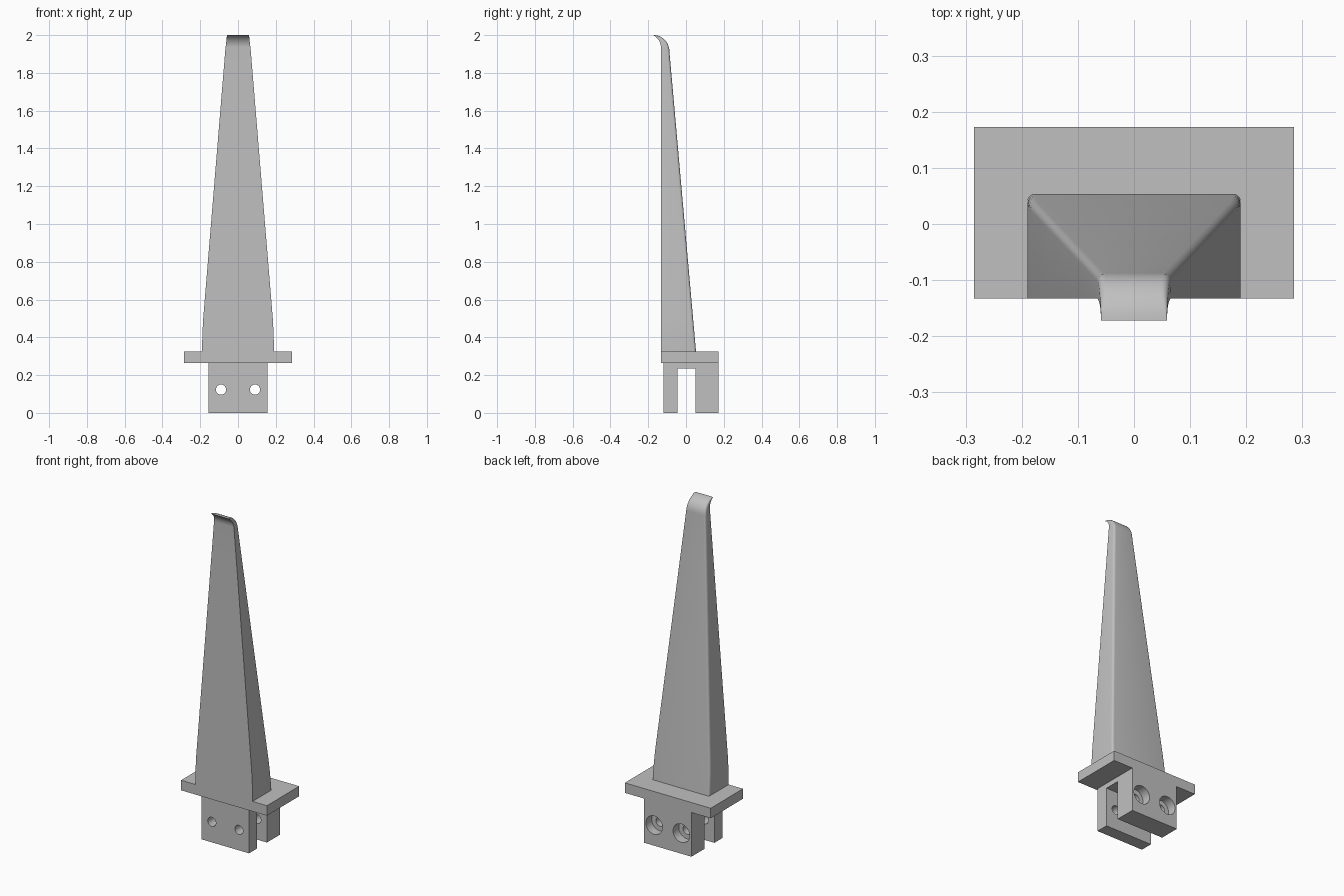
import bpy, bmesh, math
from mathutils import Vector

if "Cube" in bpy.data.objects:
    bpy.data.objects.remove(bpy.data.objects["Cube"], do_unlink=True)

GREY = (0.53, 0.53, 0.53, 1.0)
metal = bpy.data.materials.new("plain grey")
metal.use_nodes = True
metal.diffuse_color = GREY
metal.node_tree.nodes["Principled BSDF"].inputs["Base Color"].default_value = GREY


def finish(name, bm, smooth=True):
    bmesh.ops.recalc_face_normals(bm, faces=bm.faces[:])
    mesh = bpy.data.meshes.new(name)
    bm.to_mesh(mesh)
    bm.free()
    mesh.materials.append(metal)
    obj = bpy.data.objects.new(name, mesh)
    bpy.context.collection.objects.link(obj)
    if smooth:
        shade(obj)
    return obj


def shade(obj):
    bpy.ops.object.select_all(action='DESELECT')
    obj.select_set(True)
    bpy.context.view_layer.objects.active = obj
    bpy.ops.object.shade_smooth_by_angle(angle=math.radians(30))


def extrude_x(name, outline, half):
    """Extrude a (y, z) outline symmetrically along x."""
    bm = bmesh.new()
    face = bm.faces.new([bm.verts.new((-half, y, z)) for y, z in outline])
    ext = bmesh.ops.extrude_face_region(bm, geom=[face])
    moved = [v for v in ext["geom"] if isinstance(v, bmesh.types.BMVert)]
    bmesh.ops.translate(bm, verts=moved, vec=(2 * half, 0, 0))
    return finish(name, bm, False)


# Rectangular flange
FRONT, BACK, DECK = -0.133, 0.173, 0.325
extrude_x("flange_plate", [(FRONT, 0.265), (BACK, 0.265), (BACK, DECK), (FRONT, DECK)], 0.285)

# Slotted mounting bracket below the flange
bracket = extrude_x("mounting_bracket", [
    (-0.12, 0), (-0.045, 0), (-0.045, 0.235), (0.05, 0.235),
    (0.05, 0), (BACK, 0), (BACK, 0.265), (-0.12, 0.265)], 0.157)


# Bolt holes, counterbored from the back
def cut_hole(x, radius, y0, y1):
    bpy.ops.mesh.primitive_cylinder_add(
        vertices=40, radius=radius, depth=y1 - y0,
        location=(x, (y0 + y1) / 2, 0.123), rotation=(math.pi / 2, 0, 0))
    cutter = bpy.context.object
    cutter.name = "hole_cutter"
    cut = bracket.modifiers.new("hole", 'BOOLEAN')
    cut.operation = 'DIFFERENCE'
    cut.solver = 'EXACT'
    cut.object = cutter
    bpy.context.view_layer.objects.active = bracket
    bpy.ops.object.modifier_apply(modifier=cut.name)
    bpy.data.objects.remove(cutter, do_unlink=True)


for side in (-1, 1):
    cut_hole(side * 0.09, 0.027, -0.3, 0.3)
    cut_hole(side * 0.09, 0.055, BACK - 0.055, 0.3)
shade(bracket)


# Tapered blade: stations of (front point, back point, half width)
def half_width(z):
    if z < 0.5:
        return 0.19 - 0.006 * ((z - DECK) / 0.175) ** 2
    return 0.184 + (0.059 - 0.184) * (z - 0.5) / 1.5


stations = []
BEND, BACK_BEND = 1.935, 1.915
for z in [DECK, 0.38, 0.44, 0.5, 0.9, 1.3, 1.7, BACK_BEND]:
    t = (z - DECK) / (BACK_BEND - DECK)
    zf = z + t * (BEND - BACK_BEND)
    stations.append((Vector((0, FRONT, zf)), Vector((0, 0.053 - 0.141 * t, z)), half_width(z)))

# Hooked tip: outer and inner arcs meet in a thin lip
STEPS, R_OUT, R_IN = 12, 0.084, 0.0737
for i in range(1, STEPS + 1):
    t = i / STEPS
    a, b = t * math.pi / 2, t * math.radians(61)
    outer = Vector((0, -0.172 + R_OUT * math.cos(a), BACK_BEND + 0.085 * math.sin(a)))
    inner = Vector((0, FRONT - R_IN + R_IN * math.cos(b), BEND - 0.002 * t + R_IN * math.sin(b)))
    stations.append((inner, outer, half_width(outer.z)))

bm = bmesh.new()
rings = []
for front, back, w in stations:
    thick = (back - front).length
    d = (back - front).normalized()
    r = min(0.013, 0.45 * thick)
    right = [(w, 0.0)]
    for k in range(6):
        a = k / 5 * math.pi / 2
        right.append((w - r + r * math.cos(a), thick - r + r * math.sin(a)))
    section = right + [(-x, s) for x, s in reversed(right)]
    rings.append([bm.verts.new(front + d * s + Vector((x, 0, 0))) for x, s in section])
for low, high in zip(rings, rings[1:]):
    n = len(low)
    for j in range(n):
        bm.faces.new((low[j], low[(j + 1) % n], high[(j + 1) % n], high[j]))
bm.faces.new(rings[0][::-1])
bm.faces.new(rings[-1])
finish("tapered_blade", bm)
